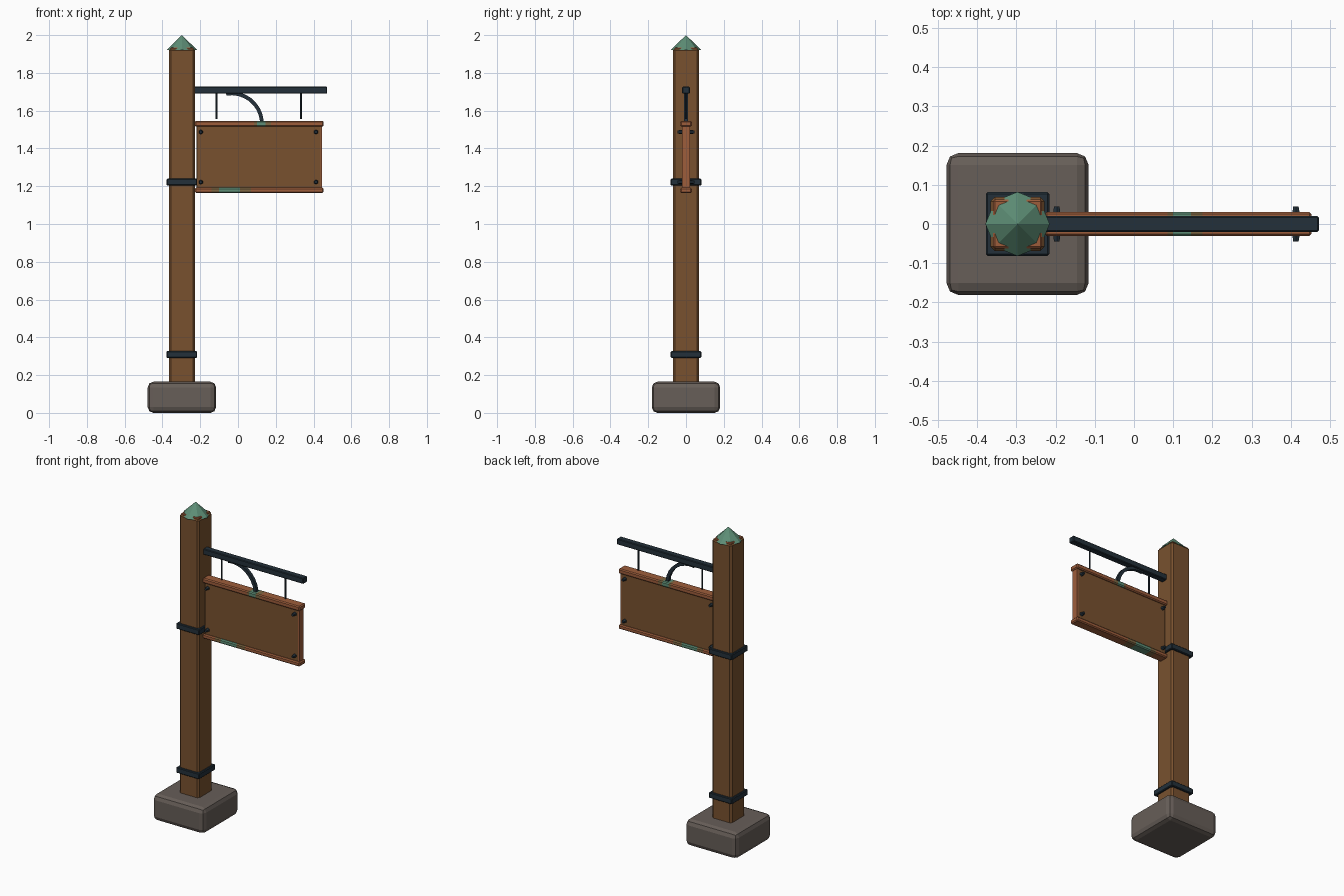
import bpy, bmesh, math
from mathutils import Vector, Matrix

cube = bpy.data.objects.get("Cube")
if cube:
    bpy.data.objects.remove(cube)


def material(name, rgb):
    m = bpy.data.materials.new(name)
    m.use_nodes = True
    m.diffuse_color = (*rgb, 1)
    bsdf = m.node_tree.nodes["Principled BSDF"]
    bsdf.inputs["Base Color"].default_value = (*rgb, 1)
    bsdf.inputs["Roughness"].default_value = 0.8
    return m


WOOD = material("brown wood", (0.19, 0.083, 0.028))
COPPER = material("copper trim", (0.34, 0.11, 0.044))
PATINA = material("tarnished copper", (0.21, 0.135, 0.055))
GREEN = material("verdigris", (0.11, 0.27, 0.18))
IRON = material("dark iron", (0.017, 0.03, 0.042))
STONE = material("grey stone", (0.135, 0.112, 0.098))


def finish(name, bm, *mats):
    bmesh.ops.recalc_face_normals(bm, faces=bm.faces)
    me = bpy.data.meshes.new(name)
    bm.to_mesh(me)
    bm.free()
    for m in mats:
        me.materials.append(m)
    ob = bpy.data.objects.new(name, me)
    bpy.context.collection.objects.link(ob)
    return ob


def box_mesh(lo, hi, bevel=0, segments=1):
    lo, hi = Vector(lo), Vector(hi)
    bm = bmesh.new()
    bmesh.ops.create_cube(bm, size=1)
    for v in bm.verts:
        v.co = (lo + hi) / 2 + v.co * (hi - lo)
    if bevel:
        bmesh.ops.bevel(bm, geom=bm.edges[:], offset=bevel, segments=segments,
                        profile=0.5, affect='EDGES')
    return bm


def box(name, lo, hi, mat, bevel=0, segments=1):
    return finish(name, box_mesh(lo, hi, bevel, segments), mat)


def square_block(name, half, z0, z1, mat, bevel, segments=1):
    return box(name, (POST_X - half, -half, z0), (POST_X + half, half, z1),
               mat, bevel, segments)


def cylinder(name, centre, r1, r2, depth, sides, mat, rot=Matrix()):
    bm = bmesh.new()
    bmesh.ops.create_cone(bm, cap_ends=True, segments=sides, radius1=r1, radius2=r2,
                          depth=depth, matrix=Matrix.Translation(centre) @ rot)
    return finish(name, bm, mat)


def rail(name, z0, z1, patch, core):
    # Copper rail cut into lengths, the weathered ones coloured by position
    bm = box_mesh((-0.228, -0.031, z0), (0.453, 0.031, z1), 0.006)
    for x in (*patch, *core):
        bmesh.ops.bisect_plane(bm, geom=bm.verts[:] + bm.edges[:] + bm.faces[:],
                               plane_co=(x, 0, 0), plane_no=(1, 0, 0))
    for f in bm.faces:
        x = f.calc_center_median().x
        if core[0] < x < core[1]:
            f.material_index = 2
        elif patch[0] < x < patch[1]:
            f.material_index = 1
    return finish(name, bm, COPPER, PATINA, GREEN)


POST_X = -0.297

# Footing, post and its straps
square_block("stone_base", 0.181, 0, 0.165, STONE, 0.03, 2)
square_block("post", 0.069, 0.1, 1.93, WOOD, 0.011)
for name, z in (("lower_strap", 0.309), ("upper_strap", 1.222)):
    square_block(name, 0.081, z - 0.018, z + 0.018, IRON, 0.004)

# Post top: copper collar and eight-sided cap
square_block("post_collar", 0.062, 1.91, 1.934, COPPER, 0.004)
cylinder("post_cap", (POST_X, 0, 1.96), 0.082, 0, 0.08, 8, GREEN)

# Bracket arm and hanging rods
box("bracket_arm", (-0.235, -0.02, 1.69), (0.472, 0.02, 1.727), IRON, 0.004)
for name, x in (("inner_rod", -0.113), ("outer_rod", 0.333)):
    cylinder(name, (x, 0, 1.625), 0.005, 0.005, 0.14, 8, IRON)

# Curved brace: a quarter arc of square bar
bm = bmesh.new()
rings = []
for i in range(9):
    a = math.radians(100 - 95 * i / 8)
    rings.append([bm.verts.new((-0.035 + r * math.cos(a), y, 1.53 + r * math.sin(a)))
                  for r, y in ((0.152, -0.01), (0.172, -0.01), (0.172, 0.01), (0.152, 0.01))])
for a, b in zip(rings, rings[1:]):
    for k in range(4):
        n = (k + 1) % 4
        bm.faces.new((a[k], a[n], b[n], b[k]))
bm.faces.new(rings[0])
bm.faces.new(rings[-1])
finish("curved_brace", bm, IRON)

# Sign board with copper rails and end trims
box("sign_board", (-0.22, -0.02, 1.175), (0.441, 0.02, 1.535), WOOD, 0.004)
box("end_trim", (0.437, -0.021, 1.18), (0.445, 0.021, 1.53), COPPER)
rail("top_rail", 1.515, 1.546, (0.085, 0.175), (0.1, 0.145))
rail("bottom_rail", 1.164, 1.192, (-0.14, 0.07), (-0.1, 0.01))

# Hexagonal bolts on both faces
turn = Matrix.Rotation(math.pi / 2, 4, 'X')
for side, sx in (("inner", -0.197), ("outer", 0.413)):
    for level, z in (("lower", 1.222), ("upper", 1.487)):
        for face, s in (("front", -1), ("back", 1)):
            rot = turn if s < 0 else turn.inverted()
            cylinder(f"{side}_{level}_{face}_bolt", (sx, s * 0.03, z),
                     0.013, 0.008, 0.028, 6, IRON, rot)
